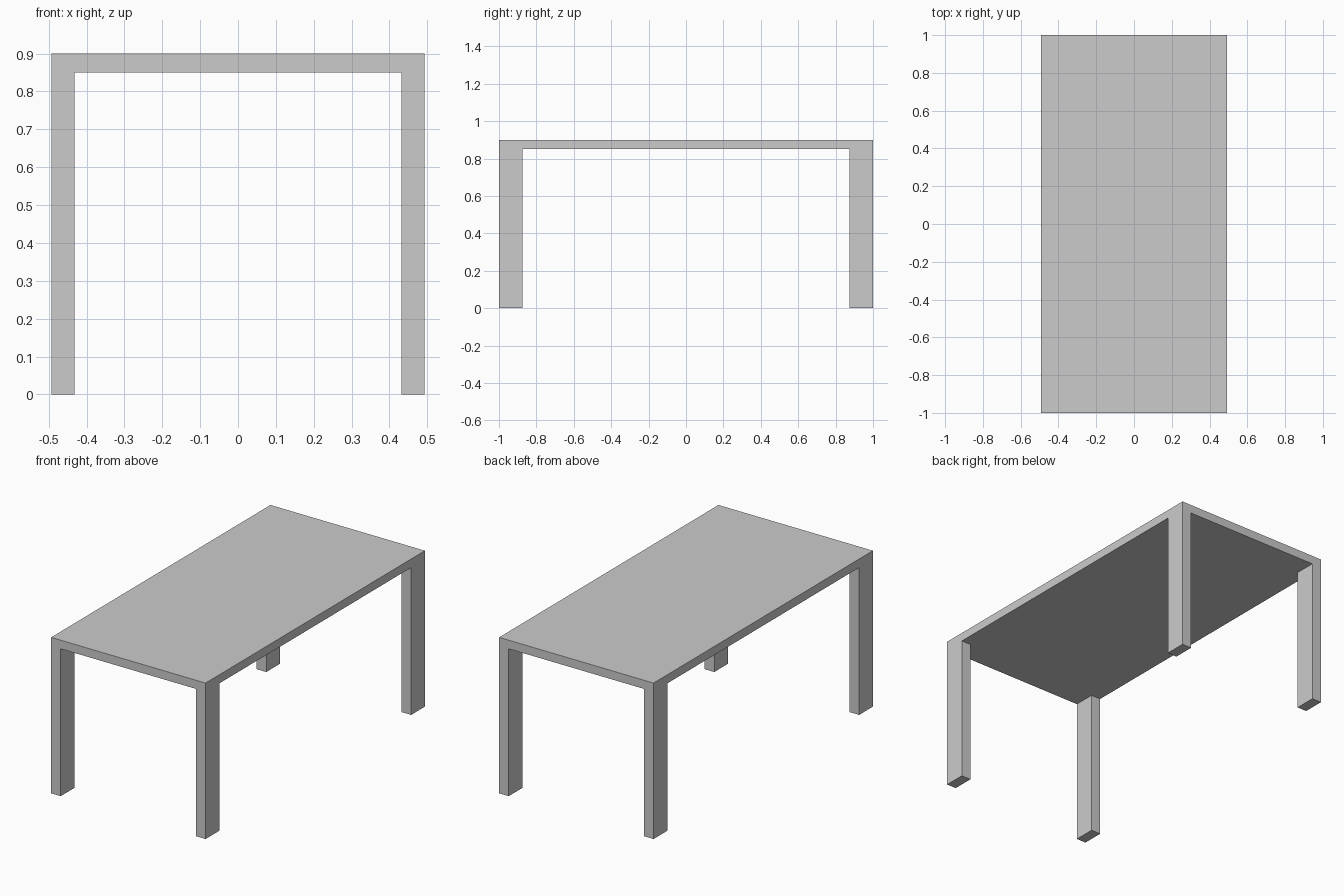
import bpy
import bmesh

if "Cube" in bpy.data.objects:
    bpy.data.objects.remove(bpy.data.objects["Cube"])

HALF_X, HALF_Y = 0.493, 1.0      # half width and half length of the table
LEG_X, LEG_Y = 0.061, 0.125      # leg cross-section
TOP_Z, UNDER_Z = 0.90, 0.85      # top surface and underside heights

bm = bmesh.new()

# Underside: 3 x 3 grid whose corner cells are the leg footprints
xs = [-HALF_X, -HALF_X + LEG_X, HALF_X - LEG_X, HALF_X]
ys = [-HALF_Y, -HALF_Y + LEG_Y, HALF_Y - LEG_Y, HALF_Y]
grid = [[bm.verts.new((x, y, UNDER_Z)) for y in ys] for x in xs]
cells = {}
for i in range(3):
    for j in range(3):
        cells[i, j] = bm.faces.new((grid[i][j], grid[i][j + 1],
                                    grid[i + 1][j + 1], grid[i + 1][j]))


def extrude(faces, z, keep_orig):
    """Extrude a face region vertically so that its cap lies at height z."""
    result = bmesh.ops.extrude_face_region(bm, geom=faces, use_keep_orig=keep_orig)
    for v in result["geom"]:
        if isinstance(v, bmesh.types.BMVert):
            v.co.z = z
    if not keep_orig:
        bmesh.ops.delete(bm, geom=[f for f in faces if f.is_valid], context="FACES")


# Tabletop slab
corners = [cells[i, j] for i in (0, 2) for j in (0, 2)]
extrude(list(cells.values()), TOP_Z, True)

# Legs pulled down from the four corners, flush with the slab edges
for corner in corners:
    extrude([corner], 0.0, False)

bmesh.ops.recalc_face_normals(bm, faces=bm.faces[:])

mesh = bpy.data.meshes.new("table")
bm.to_mesh(mesh)
bm.free()
table = bpy.data.objects.new("table", mesh)
bpy.context.collection.objects.link(table)
